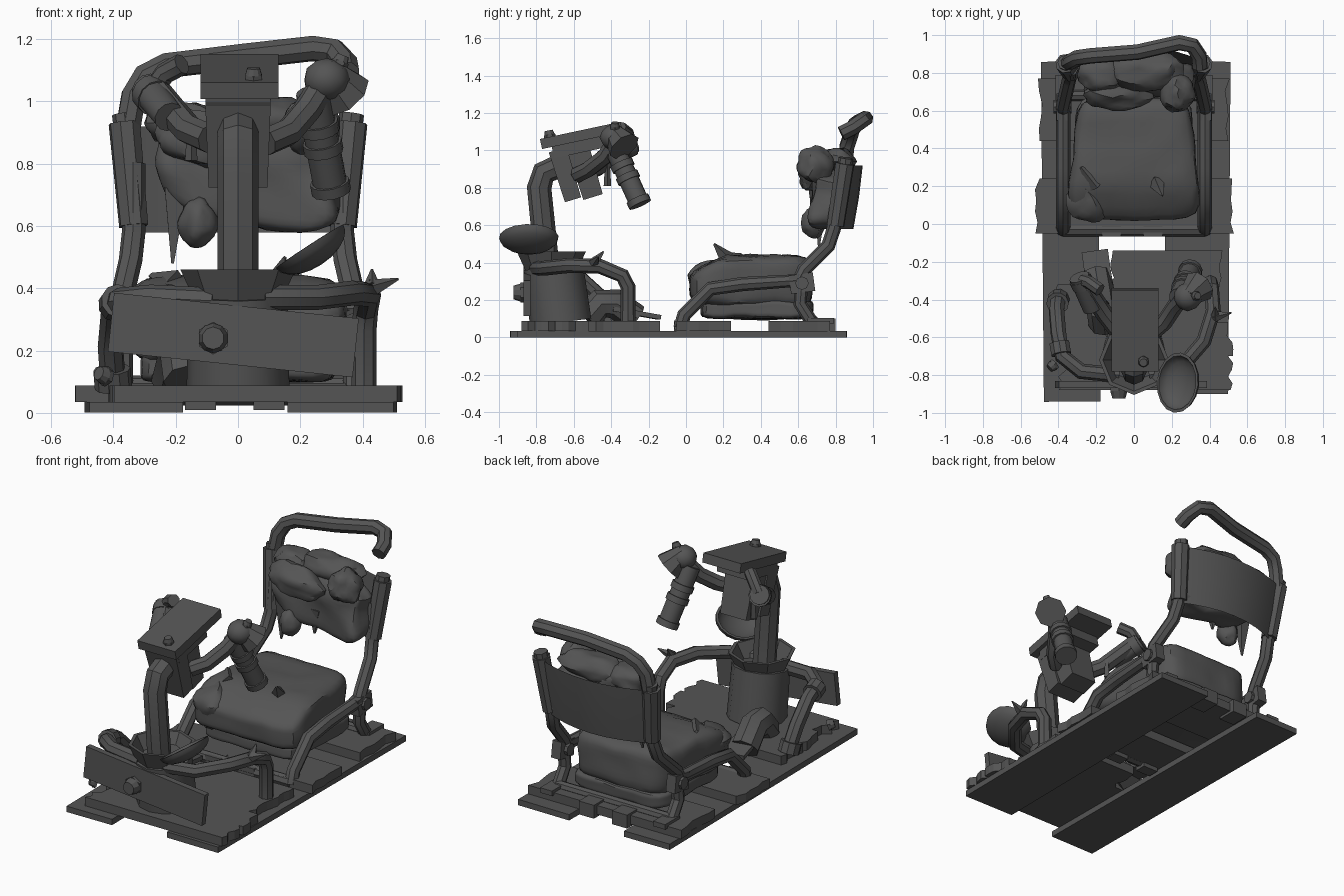
import bpy, bmesh, math, random
from mathutils import Vector, Matrix, Euler, noise

if "Cube" in bpy.data.objects:
    bpy.data.objects.remove(bpy.data.objects["Cube"])

random.seed(4)
iron = bpy.data.materials.new("dark_grey")
iron.diffuse_color = (0.09, 0.09, 0.09, 1)
iron.use_nodes = True
iron.node_tree.nodes["Principled BSDF"].inputs["Base Color"].default_value = iron.diffuse_color


def add(name, bm, smooth=False):
    bmesh.ops.recalc_face_normals(bm, faces=bm.faces)
    me = bpy.data.meshes.new(name)
    bm.to_mesh(me)
    bm.free()
    ob = bpy.data.objects.new(name, me)
    bpy.context.collection.objects.link(ob)
    me.materials.clear()
    me.materials.append(iron)
    if smooth:
        bpy.context.view_layer.objects.active = ob
        ob.select_set(True)
        bpy.ops.object.shade_smooth_by_angle(angle=math.radians(35))
        ob.select_set(False)
    return ob


def place(loc, size, rot=(0, 0, 0)):
    e = Euler([math.radians(a) for a in rot])
    return Matrix.LocRotScale(Vector(loc), e, Vector(size))


def box(name, loc, size, rot=(0, 0, 0), taper=1.0):
    bm = bmesh.new()
    bmesh.ops.create_cube(bm, size=1)
    for v in bm.verts:
        if v.co.z < 0:
            v.co.x *= taper
            v.co.y *= taper
    bm.transform(place(loc, size, rot))
    return add(name, bm)


def plank(name, x0, x1, y0, y1, z0, z1, rag=0.03):
    """Board along x with splintered ends."""
    n = 5
    ys = [y0 + (y1 - y0) * i / n for i in range(n + 1)]
    pts = [(x1 - random.random() * rag, y) for y in ys]
    pts += [(x0 + random.random() * rag, y) for y in reversed(ys)]
    bm = bmesh.new()
    low = [bm.verts.new((x, y, z0)) for x, y in pts]
    top = [bm.verts.new((x, y, z1)) for x, y in pts]
    bm.faces.new(low)
    bm.faces.new(top)
    for i in range(len(pts)):
        bm.faces.new((low[i - 1], low[i], top[i], top[i - 1]))
    return add(name, bm)


def rod(name, a, b, r1, r2=None, sides=10, smooth=True):
    a, b = Vector(a), Vector(b)
    d = b - a
    bm = bmesh.new()
    bmesh.ops.create_cone(bm, cap_ends=True, segments=sides, radius1=r1,
                          radius2=r1 if r2 is None else r2, depth=d.length)
    bm.transform(Matrix.Translation((a + b) / 2) @ d.to_track_quat('Z', 'Y').to_matrix().to_4x4())
    return add(name, bm, smooth)


def tube(name, path, r, res=2):
    """Mitred pipe with 4 + 2 * res sides."""
    cu = bpy.data.curves.new(name, 'CURVE')
    cu.dimensions = '3D'
    cu.bevel_depth, cu.bevel_resolution, cu.use_fill_caps = r, res, True
    sp = cu.splines.new('POLY')
    sp.points.add(len(path) - 1)
    for p, co in zip(sp.points, path):
        p.co = (*co, 1)
    tmp = bpy.data.objects.new(name + "_path", cu)
    bpy.context.collection.objects.link(tmp)
    me = bpy.data.meshes.new_from_object(tmp.evaluated_get(bpy.context.evaluated_depsgraph_get()))
    bm = bmesh.new()
    bm.from_mesh(me)
    bpy.data.objects.remove(tmp)
    return add(name, bm, True)


def lump(name, loc, size, rot=(0, 0, 0), rough=0.25, sub=3):
    bm = bmesh.new()
    bmesh.ops.create_icosphere(bm, subdivisions=sub, radius=1)
    off = Vector(loc) * 7
    for v in bm.verts:
        v.co *= 1 + rough * noise.noise(v.co * 1.6 + off)
    bm.transform(place(loc, size, rot))
    return add(name, bm, True)


def pad(name, shape, wrinkle=0.012, power=7):
    """Rounded wrinkled block; shape maps the -1..1 cube to its place."""
    bm = bmesh.new()
    bmesh.ops.create_cube(bm, size=2)
    bmesh.ops.subdivide_edges(bm, edges=bm.edges[:], cuts=9, use_grid_fill=True)
    for v in bm.verts:
        v.co /= max(sum(abs(c) ** power for c in v.co) ** (1 / power), 1)
        v.co = Vector(shape(*v.co))
        v.co += wrinkle * noise.noise_vector(v.co * 8)
    return add(name, bm, True)


def bolt(name, loc, axis, r):
    p, a = Vector(loc), Vector(axis).normalized()
    rod(name, p, p + a * r * 0.8, r, r * 0.75, 10, False)
    rod(name + "_nut", p - a * r * 0.5, p, r * 1.1, None, 6, False)


# Raft: two long runners and ragged cross boards
box("left_runner", (-0.335, -0.04, 0.018), (0.3, 1.8, 0.035), (0, 0, 0.5))
box("right_runner", (0.335, -0.02, 0.018), (0.34, 1.76, 0.035), (0, 0, -0.4))
for name, x0, x1, y0, y1, rag in (("front_board", -0.42, 0.53, -0.88, -0.70, 0.08),
                                  ("second_board", -0.42, 0.53, -0.70, -0.52, 0.04),
                                  ("third_board", -0.42, 0.46, -0.52, -0.32, 0.03),
                                  ("fourth_board", -0.13, 0.48, -0.32, -0.14, 0.03),
                                  ("middle_board", -0.53, 0.53, -0.05, 0.24, 0.03),
                                  ("rear_board", -0.51, 0.51, 0.44, 0.77, 0.03)):
    plank(name, x0, x1, y0, y1, 0.035, 0.088, rag)
for x in (-0.12, 0.1):
    box("front_clip", (x, -0.03, 0.05), (0.1, 0.07, 0.08))
    box("rear_clip", (x, 0.74, 0.06), (0.1, 0.12, 0.08))

# Seat frame
for s, n in ((-1, "left"), (1, "right")):
    x = s * 0.375
    tube(n + "_seat_rail", [(x, -0.03, 0.05), (x, -0.01, 0.12), (x, 0.13, 0.26), (x, 0.3, 0.285),
                            (x, 0.6, 0.305), (x, 0.63, 0.36), (s * .345, 0.76, 0.49),
                            (s * .335, 0.79, 0.58), (s * .335, 0.82, 0.8)], 0.038)
    tube(n + "_rear_leg", [(x, 0.62, 0.3), (x, 0.61, 0.18), (x, 0.68, 0.07)], 0.036)
    rod(n + "_pivot", (s * 0.33, 0.62, 0.29), (s * 0.425, 0.62, 0.29), 0.036, None, 8)
    box(n + "_hinge", (s * .38, 0.62, 0.29), (0.06, 0.13, 0.1), (8, 0, 0))
    box(n + "_foot", (x, 0.72, 0.09), (0.08, 0.14, 0.03))
    # Sleeve over the upright
    rod(n + "_sleeve", (s * .335, 0.80, 0.6), (s * .365, 0.85, 0.93), 0.048, 0.052, 8)
    rod(n + "_stub", (s * .36, .85, .92), (s * .365, .855, .96), 0.04, None, 8)
tube("front_cross_tube", [(-0.375, -0.03, 0.06), (0.375, -0.03, 0.06)], 0.036)
tube("rear_cross_tube", [(-0.375, 0.68, 0.09), (0.375, 0.68, 0.09)], 0.03)

# Curved back panel
bm = bmesh.new()
rows = []
for z, y, w in ((0.58, 0.80, 0.36), (0.75, 0.83, 0.37), (0.92, 0.85, 0.39)):
    rows.append([bm.verts.new((w * t / 4, y + 0.095 * (1 - (t / 4) ** 2), z)) for t in range(-4, 5)])
for a, b in zip(rows, rows[1:]):
    for i in range(8):
        bm.faces.new((a[i], a[i + 1], b[i + 1], b[i]))
bmesh.ops.solidify(bm, geom=bm.faces[:], thickness=0.03)
add("back_panel", bm, True)

# Bent push bar with one broken end
tube("push_bar", [(-0.355, 0.85, 0.9), (-0.335, 0.86, 1.02), (-0.30, 0.88, 1.08), (-0.23, 0.89, 1.115),
                  (0.02, 0.91, 1.145), (0.24, 0.96, 1.17), (0.31, 0.945, 1.16),
                  (0.345, 0.89, 1.12), (0.35, 0.83, 1.09)], 0.042)


# Seat cushion over a flatter base
def cushion(x, y, z):
    front = max(0, -y - 0.45)
    return (x * 0.325 * (1 - 0.1 * y), 0.345 + y * 0.325,
            0.3 + z * (0.14 - 0.11 * front) - 0.06 * front)


pad("seat_cushion", cushion)
pad("cushion_base", lambda x, y, z: (x * 0.31, 0.38 + y * 0.3, 0.15 + z * 0.05))
lump("cushion_bulge", (-0.24, 0.13, 0.3), (0.11, 0.12, 0.13), rough=0.3)
rod("torn_flap", (0.12, 0.22, 0.42), (0.15, 0.15, 0.5), 0.045, 0.006, 4, False)
rod("torn_edge", (-0.2, 0.2, 0.41), (-0.28, 0.3, 0.44), 0.05, 0.01, 4, False)

# Backrest pad with burst stuffing
pad("backrest_pad", lambda x, y, z: (0.03 + x * 0.29, 0.755 + y * 0.095 + z * 0.02 + 0.03 * (1 - x * x),
                                     0.77 - 0.05 * x + z * 0.16), 0.03, 5)
for loc, size, rot in (((-0.09, 0.68, 0.87), (0.18, 0.08, 0.09), (0, 10, 0)),
                       ((0.23, 0.69, 0.92), (0.09, 0.1, 0.1), (0, 0, 0)),
                       ((-0.18, 0.79, 0.93), (0.12, 0.1, 0.07), (0, 0, 0)),
                       ((0.06, 0.81, 0.94), (0.2, 0.1, 0.08), (0, 0, 0)),
                       ((-0.13, 0.68, 0.61), (0.06, 0.06, 0.08), (0, 0, 0))):
    lump("stuffing", loc, size, rot, 0.25)
for x, z in ((-0.2, 0.48), (0.02, 0.57)):
    rod("hanging_shred", (x, 0.72, 0.72), (x - 0.01, 0.71, z), 0.05, 0.006, 4, False)

# Barrel holding the column, with a flared open rim
rod("barrel", (0, -0.67, 0.08), (0, -0.71, 0.38), 0.165, 0.16, 12)
bm = bmesh.new()
rings = [[bm.verts.new((r * math.cos(i * math.tau / 8), -0.72 + r * math.sin(i * math.tau / 8), z))
          for i in range(8)] for r, z in ((0.13, 0.34), (0.185, 0.46), (0.165, 0.46), (0.11, 0.36))]
for k in range(4):
    a, b = rings[k - 1], rings[k]
    for i in range(8):
        bm.faces.new((a[i - 1], a[i], b[i], b[i - 1]))
add("barrel_rim", bm)
tube("column", [(0, -0.74, 0.35), (0, -0.785, 0.8), (0, -0.76, 0.88), (0, -0.62, 0.94)], 0.066)

# Head box and cap
box("head_box", (0, -0.645, 0.87), (0.21, 0.1, 0.28), (17, 0, 0), 0.9)
box("head_block", (0, -0.535, 0.875), (0.19, 0.12, 0.26), (17, 0, 0), 0.9)
box("head_cap", (0.005, -0.56, 1.08), (0.25, 0.44, 0.055), (12, 0, 0))
box("head_collar", (0, -0.58, 1.02), (0.21, 0.27, 0.07), (12, 0, 0))
bolt("cap_bolt", (0.05, -0.73, 1.085), (0, -0.2, 1), 0.028)

# Right handle: arm, ball and ribbed grip
tube("right_arm", [(0.09, -0.58, 0.87), (0.16, -0.52, 0.9), (0.22, -0.43, 0.97), (0.27, -0.38, 1.05)], 0.045)
lump("right_knob", (0.285, -0.385, 1.07), (0.075, 0.075, 0.07), rough=0.05, sub=2)
bolt("knob_bolt", (0.33, -0.38, 1.13), (0.4, 0, 1), 0.025)
rod("knob_skirt", (0.345, -0.33, 1.02), (0.28, -0.39, 1.1), 0.09, 0.05, 8)
ga, gb = Vector((0.24, -0.39, 1.03)), Vector((0.3, -0.245, 0.71))
rod("right_grip", ga, gb, 0.055, 0.055, 12)
for t in (0.3, 0.5, 0.9):
    rod("grip_ring", ga.lerp(gb, t), ga.lerp(gb, t + 0.1), 0.064, None, 12)

# Left handle, twisted up
tube("left_arm", [(-0.09, -0.56, 0.88), (-0.16, -0.47, 0.91), (-0.22, -0.38, 0.98), (-0.27, -0.3, 1.04)], 0.048)
rod("left_grip", (-0.22, -0.45, 0.95), (-0.29, -0.28, 1.04), 0.05, 0.055, 12)
rod("left_grip_ring", (-0.265, -0.33, 1.01), (-0.285, -0.29, 1.03), 0.062, None, 12)
tube("left_hook", [(-0.27, -0.3, 1.04), (-0.235, -0.31, 1.09), (-0.18, -0.35, 1.12)], 0.035)
rod("hanging_strap", (-0.15, -0.42, 0.95), (-0.15, -0.42, 0.81), 0.012, 0.02, 4, False)

# Bumper board
box("bumper", (-0.015, -0.85, 0.25), (0.79, 0.035, 0.19), (0, 6, 0))
bolt("bumper_bolt", (-0.08, -0.885, 0.24), (0, -1, 0), 0.048)
bolt("bumper_stud", (-0.43, -0.75, 0.12), (-0.7, -0.6, 0.3), 0.03)

# Front side tubes
tube("right_front_tube", [(0.08, -0.8, 0.37), (0.25, -0.76, 0.37), (0.37, -0.62, 0.385), (0.42, -0.46, 0.38),
                          (0.41, -0.34, 0.33), (0.405, -0.31, 0.27), (0.405, -0.31, 0.08)], 0.04)
tube("left_front_tube", [(-0.08, -0.8, 0.36), (-0.28, -0.78, 0.37), (-0.38, -0.7, 0.36),
                         (-0.4, -0.58, 0.33), (-0.41, -0.46, 0.22), (-0.4, -0.39, 0.08)], 0.042)
rod("left_tube_collar", (-0.385, -0.69, 0.36), (-0.395, -0.63, 0.345), 0.055, None, 10)
rod("left_foot_collar", (-0.4, -0.4, 0.08), (-0.405, -0.42, 0.14), 0.06, None, 10)
for d in ((0.085, 0.02, 0.03), (0.0, 0.05, 0.06)):
    p = Vector((0.43, -0.49, 0.4))
    rod("torn_metal", p, p + Vector(d), 0.03, 0.004, 5, False)

# Shallow bent dish beside the barrel
bm = bmesh.new()
bmesh.ops.create_uvsphere(bm, u_segments=16, v_segments=10, radius=1)
bmesh.ops.delete(bm, geom=[v for v in bm.verts if v.co.z > 0.05], context='VERTS')
bmesh.ops.solidify(bm, geom=bm.faces[:], thickness=0.1)
bm.transform(place((0.23, -0.84, 0.535), (0.13, 0.16, 0.07), (3, -33, -8)))
add("dish", bm, True)

# Pedal and its housing on the left
tube("pedal_housing", [(-0.16, -0.53, 0.1), (-0.17, -0.46, 0.18), (-0.18, -0.38, 0.18), (-0.2, -0.27, 0.1)], 0.08)
box("pedal", (-0.19, -0.27, 0.13), (0.14, 0.26, 0.025), (-10, 0, 8))
